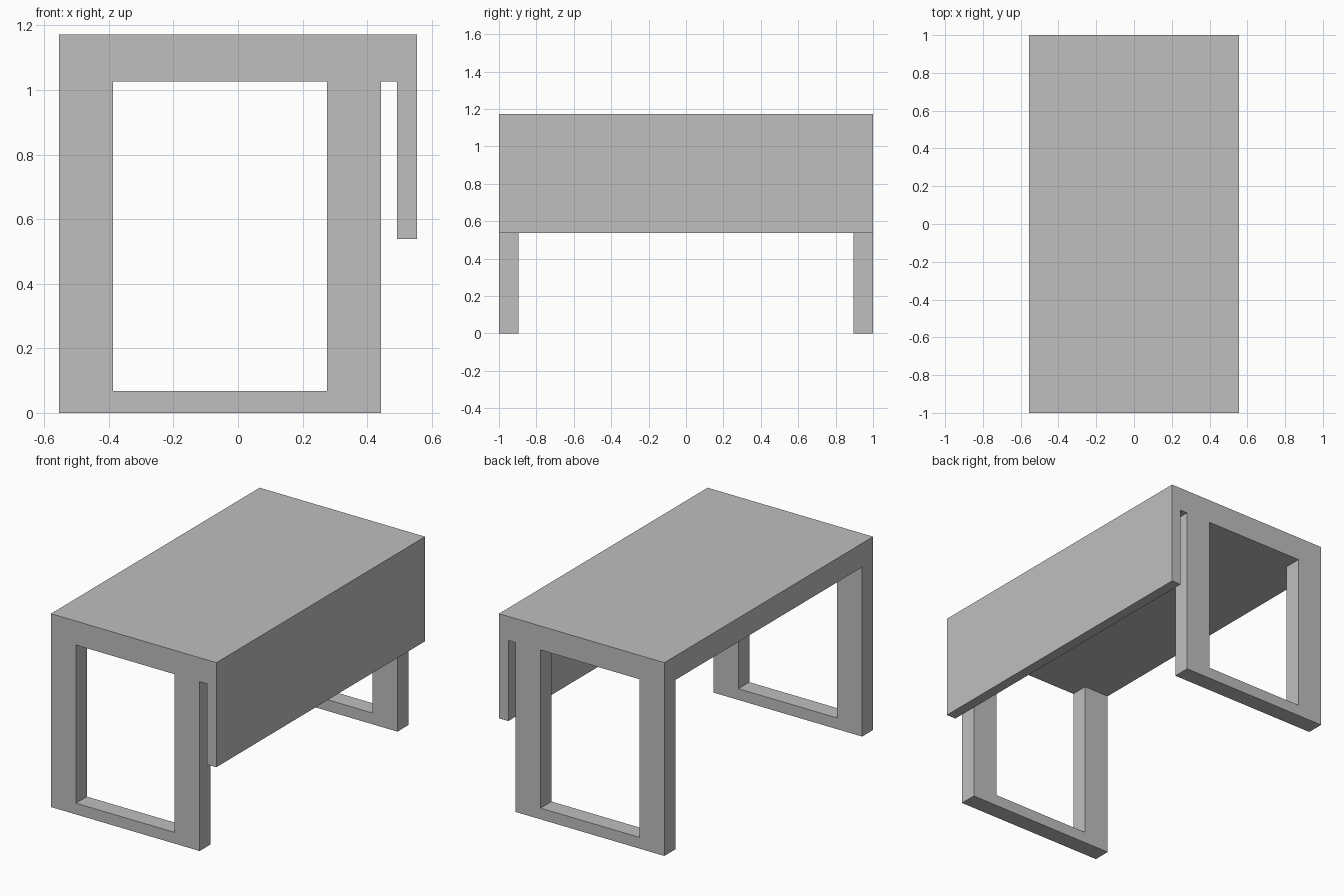
import bpy
import bmesh

default_cube = bpy.data.objects.get("Cube")
if default_cube:
    bpy.data.objects.remove(default_cube, do_unlink=True)

# Shared sizes
HALF_W, HALF_L = 0.555, 1.0
TOP, UNDERSIDE = 1.172, 1.027
PANEL_IN, PANEL_LOW = 0.492, 0.538
LEG_RIGHT, LEG_W, LEG_DEPTH = 0.443, 0.168, 0.105
RAIL = 0.068

grey = bpy.data.materials.new("plain grey")
grey.use_nodes = True
colour = (0.52, 0.52, 0.52, 1)
grey.diffuse_color = colour
grey.node_tree.nodes["Principled BSDF"].inputs["Base Color"].default_value = colour


def extrude_profile(name, profile, y0, y1):
    """Extrude an x-z outline along y into a closed solid."""
    bm = bmesh.new()
    face = bm.faces.new([bm.verts.new((x, y0, z)) for x, z in profile])
    result = bmesh.ops.extrude_face_region(bm, geom=[face])
    moved = [v for v in result["geom"] if isinstance(v, bmesh.types.BMVert)]
    bmesh.ops.translate(bm, verts=moved, vec=(0, y1 - y0, 0))
    bmesh.ops.recalc_face_normals(bm, faces=bm.faces)
    mesh = bpy.data.meshes.new(name)
    bm.to_mesh(mesh)
    bm.free()
    mesh.materials.append(grey)
    obj = bpy.data.objects.new(name, mesh)
    bpy.context.collection.objects.link(obj)
    return obj


# Thick desk top with the hanging side panel as one L-shaped section
extrude_profile("desk_top_and_side_panel", [
    (-HALF_W, UNDERSIDE), (PANEL_IN, UNDERSIDE), (PANEL_IN, PANEL_LOW),
    (HALF_W, PANEL_LOW), (HALF_W, TOP), (-HALF_W, TOP)], -HALF_L, HALF_L)

# U-shaped leg frames flush with both ends
inner_left, inner_right = -HALF_W + LEG_W, LEG_RIGHT - LEG_W
frame = [
    (-HALF_W, 0), (LEG_RIGHT, 0), (LEG_RIGHT, UNDERSIDE),
    (inner_right, UNDERSIDE), (inner_right, RAIL),
    (inner_left, RAIL), (inner_left, UNDERSIDE), (-HALF_W, UNDERSIDE)]
for name, y0 in (("front_leg_frame", -HALF_L),
                 ("back_leg_frame", HALF_L - LEG_DEPTH)):
    extrude_profile(name, frame, y0, y0 + LEG_DEPTH)
